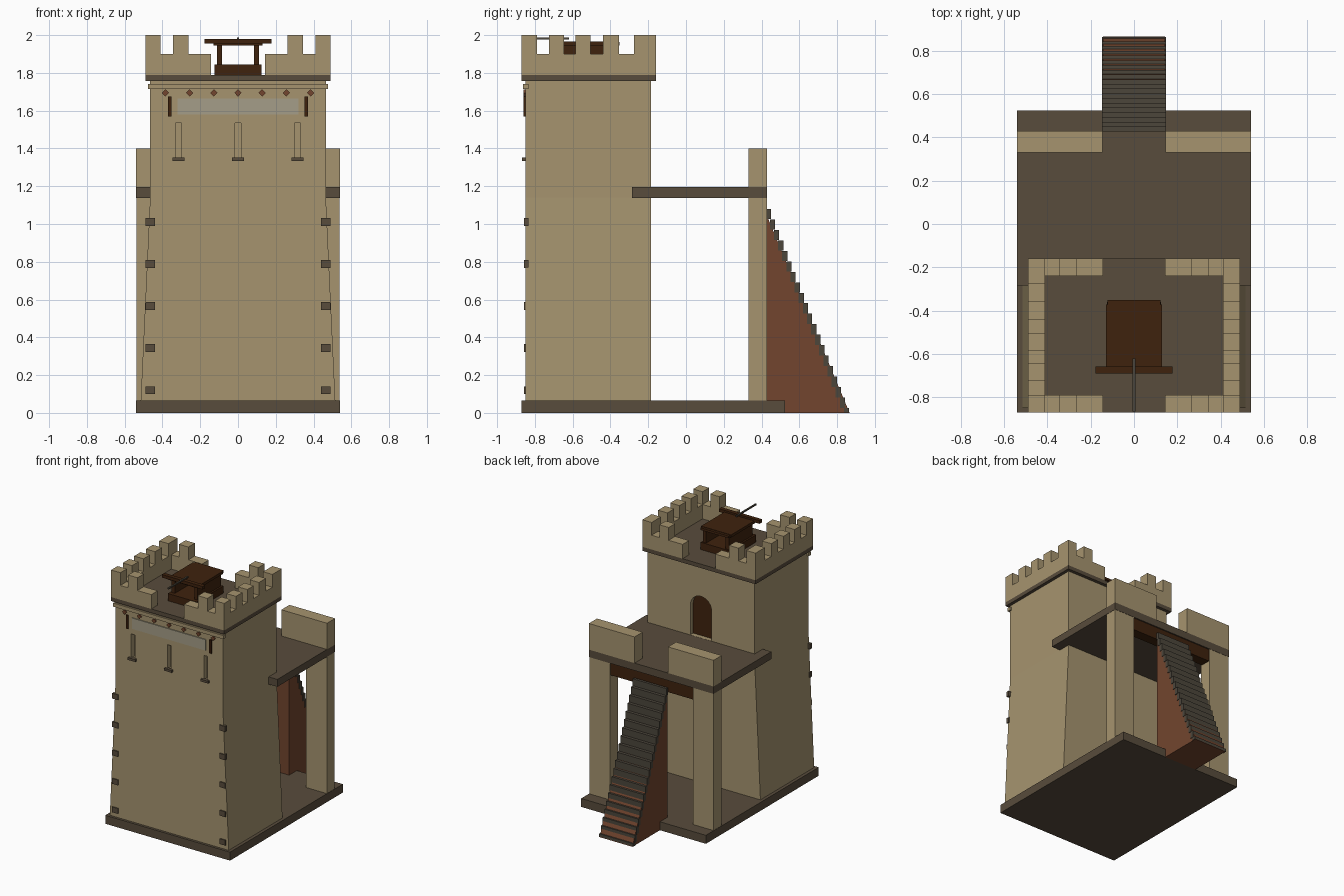
import bpy, bmesh, math

if "Cube" in bpy.data.objects:
    bpy.data.objects.remove(bpy.data.objects["Cube"])


def material(name, r, g, b):
    def lin(c):
        c /= 255
        return c / 12.92 if c <= 0.04045 else ((c + 0.055) / 1.055) ** 2.4
    m = bpy.data.materials.new(name)
    m.diffuse_color = (lin(r), lin(g), lin(b), 1)
    m.use_nodes = True
    m.node_tree.nodes["Principled BSDF"].inputs["Base Color"].default_value = m.diffuse_color
    return m


STONE = material("tan_stone", 166, 148, 111)
DARK = material("dark_stone", 88, 76, 60)
WOOD = material("dark_wood", 62, 34, 13)
CLAY = material("red_clay", 114, 69, 46)
STEP = material("step_stone", 76, 70, 59)
CLOTH = material("pale_cloth", 165, 158, 136)


def make(name, bm, mat):
    bmesh.ops.recalc_face_normals(bm, faces=bm.faces)
    me = bpy.data.meshes.new(name)
    bm.to_mesh(me)
    bm.free()
    if mat:
        me.materials.append(mat)
    ob = bpy.data.objects.new(name, me)
    bpy.context.collection.objects.link(ob)
    return ob


def add_box(bm, x, y, z):
    vs = bmesh.ops.create_cube(bm, size=1)["verts"]
    for v in vs:
        for i, (a, b) in enumerate((x, y, z)):
            v.co[i] = a if v.co[i] < 0 else b


def boxes(name, mat, *items):
    bm = bmesh.new()
    for it in items:
        add_box(bm, *it)
    return make(name, bm, mat)


def both(x, y, z):
    """A box and its mirror across x = 0."""
    return [(x, y, z), ((-x[1], -x[0]), y, z)]


def add_prism(bm, pts, axis, a, b):
    """Extrude a 2D outline along x (axis 0) or y (axis 1)."""
    def at(p, d):
        return (d, p[0], p[1]) if axis == 0 else (p[0], d, p[1])
    lo = [bm.verts.new(at(p, a)) for p in pts]
    hi = [bm.verts.new(at(p, b)) for p in pts]
    bm.faces.new(lo)
    bm.faces.new(hi)
    n = len(pts)
    for i in range(n):
        j = (i + 1) % n
        bm.faces.new((lo[i], lo[j], hi[j], hi[i]))


# Ground slab and raised rear terrace
boxes("base_slab", DARK, ((-.54, .54), (-.87, .525), (0, .066)))
boxes("terrace_slab", DARK, ((-.54, .54), (-.285, .43), (1.137, 1.195)))
boxes("terrace_pillars", STONE, *both((.36, .538), (.33, .428), (.066, 1.137)))
boxes("terrace_parapets", STONE, *both((.145, .54), (.33, .43), (1.195, 1.4)))
boxes("terrace_beam", WOOD, ((-.36, .36), (.34, .42), (1.04, 1.137)))

# Tower body, flared sideways below the terrace
bm = bmesh.new()
outline = [(-.515, .066), (.515, .066), (.465, 1.14), (.465, 1.757),
           (-.465, 1.757), (-.465, 1.14)]
add_prism(bm, outline, 1, -.85, -.185)
tower = make("tower", bm, STONE)

# Cutters: arched doorway at the back, three arrow slits at the front
R, SPRING = .092, 1.43


def arch(r, bottom):
    arc = [(r * math.cos(math.pi * i / 12), SPRING + r * math.sin(math.pi * i / 12))
           for i in range(13)]
    return [(-r, bottom), (r, bottom)] + arc


bm = bmesh.new()
add_prism(bm, arch(R, 1.196), 1, -.225, -.1)
for x in (-.315, 0, .315):
    add_box(bm, (x - .016, x + .016), (-.95, -.81), (1.345, 1.535))
cutter = make("opening_cutter", bm, None)
cutter.hide_render = True
cutter.hide_viewport = True
mod = tower.modifiers.new("openings", "BOOLEAN")
mod.operation = 'DIFFERENCE'
mod.solver = 'EXACT'
mod.object = cutter

bm = bmesh.new()
add_prism(bm, arch(R - .001, 1.197), 1, -.226, -.218)
make("door", bm, WOOD)

# Front trim: sills, corner blocks, moulding, banner and diamond studs
boxes("slit_sills", DARK, *[((x - .033, x + .033), (-.868, -.84), (1.334, 1.352))
                            for x in (-.315, 0, .315)])
blocks = []
for z in (.12, .343, .566, .788, 1.01):
    blocks += both((.44, .49), (-.858, -.835), (z - .021, z + .021))
boxes("corner_blocks", DARK, *blocks)
boxes("front_moulding", STONE, ((-.477, .477), (-.863, -.835), (1.714, 1.742)))
boxes("banner", CLOTH, ((-.32, .32), (-.857, -.849), (1.58, 1.665)))
boxes("banner_brackets", WOOD, *both((.352, .37), (-.86, -.845), (1.57, 1.676)))
bm = bmesh.new()
for i in range(-3, 4):
    x, z, s = i * .128, 1.694, .019
    add_prism(bm, [(x - s, z), (x, z - s), (x + s, z), (x, z + s)], 1, -.86, -.845)
make("diamond_studs", bm, CLAY)

# Battlements
X, F, B, T = .49, -.87, -.16, .08
boxes("roof_slab", DARK, ((-X, X), (F, B), (1.757, 1.788)))
low, high = (1.788, 1.9), (1.9, 2.0)
walls = both((X - T, X), (F + T, B - T), low)
merlons = []
for y in ((F, F + T), (B - T, B)):
    walls += both((.142, X), y, low)
    merlons += both((.262, .343), y, high)
for y in ((F, F + T), (-.725, -.645), (-.585, -.505), (-.44, -.355), (-.275, B)):
    merlons += both((X - T, X), y, high)
boxes("battlement_wall", STONE, *walls)
boxes("merlons", STONE, *merlons)

# Rooftop bolt thrower
boxes("thrower_base", WOOD, ((-.125, .125), (-.69, -.36), (1.788, 1.845)))
boxes("thrower_sides", WOOD, *both((.085, .112), (-.66, -.37), (1.845, 1.945)))
boxes("thrower_top", WOOD, ((-.13, .13), (-.675, -.372), (1.945, 1.966)),
      ((-.122, .122), (-.372, -.352), (1.945, 1.963)))
boxes("thrower_bow", WOOD, ((-.177, .177), (-.69, -.658), (1.956, 1.98)))
boxes("thrower_bolt", STEP, ((-.006, .006), (-.865, -.62), (1.978, 1.988)))

# Staircase: solid wedge with stone treads
bm = bmesh.new()
add_prism(bm, [(.43, 0), (.866, 0), (.43, 1.04)], 0, -.142, .142)
make("stair_wedge", bm, CLAY)
treads = []
for i in range(20):
    y, top = .45 + i * .0218, 1.08 - i * .0555
    treads.append(((-.147, .147), (max(.43, y - .028), y), (max(.001, top - .054), top)))
boxes("stair_treads", STEP, *treads)
